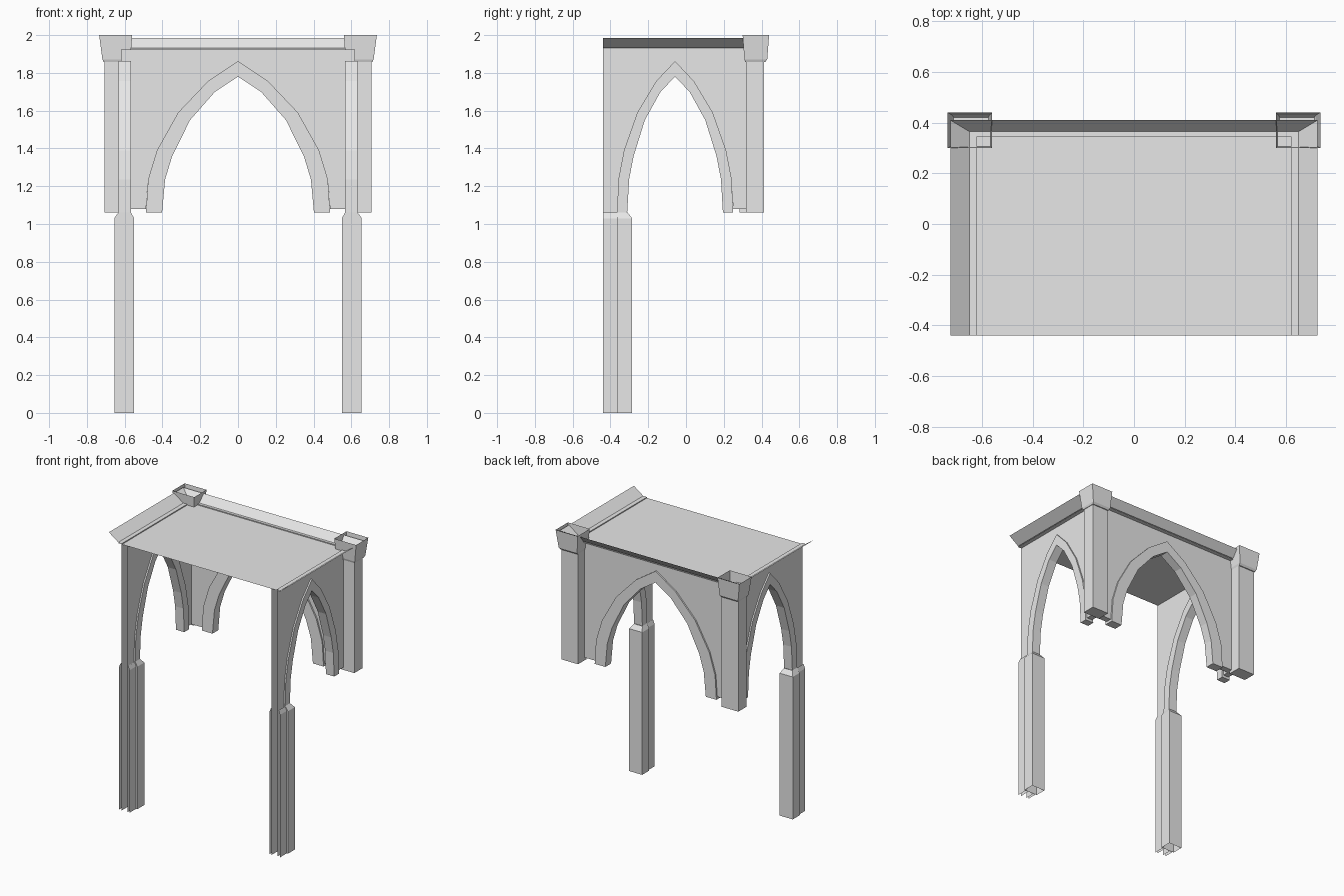
import bpy, bmesh

if "Cube" in bpy.data.objects:
    bpy.data.objects.remove(bpy.data.objects["Cube"])

stone = bpy.data.materials.new("pale_grey_stone")
stone.diffuse_color = (0.8, 0.8, 0.8, 1)
stone.use_nodes = True
stone.node_tree.nodes["Principled BSDF"].inputs["Base Color"].default_value = stone.diffuse_color

# Half arch curves (offset from centre, height), foot to apex
OUTER = [(.487, 1.062), (.476, 1.236), (.429, 1.39), (.317, 1.59), (.159, 1.756), (0, 1.862)]
INNER = [(.402, 1.062), (.386, 1.236), (.349, 1.358), (.254, 1.55), (.122, 1.70), (0, 1.78)]
ROOF_Z, FRONT = 1.925, -0.44
SIDE_X, BACK_Y, MID_Y = 0.60, 0.315, -0.058


def finish(name, bm):
    bmesh.ops.recalc_face_normals(bm, faces=bm.faces)
    me = bpy.data.meshes.new(name)
    bm.to_mesh(me)
    bm.free()
    me.materials.append(stone)
    ob = bpy.data.objects.new(name, me)
    bpy.context.collection.objects.link(ob)
    return ob


def full(curve, k):
    """Whole arch, left foot to right foot, with widths scaled by k."""
    left = [(-u * k, z) for u, z in curve]
    return left + [(u * k, z) for u, z in reversed(curve[:-1])]


def back(u, t, z):
    return (u, BACK_Y + t, z)


def side(s):
    return lambda u, t, z: (s * (SIDE_X + t), MID_Y + u, z)


def slab(name, profile, half, place, open_front=False):
    """Extrude a flat (u, z) profile to both sides of its wall plane."""
    bm = bmesh.new()
    a = [bm.verts.new(place(u, -half, z)) for u, z in profile]
    b = [bm.verts.new(place(u, half, z)) for u, z in profile]
    bm.faces.new(a)
    bm.faces.new(b[::-1])
    n = len(a)
    for i in range(n):
        j = (i + 1) % n
        bm.faces.new((a[i], b[i], b[j], a[j]))
    bm.normal_update()
    if open_front:  # the bay is cut open along its front and at the floor
        cut = [f for f in bm.faces if all(v.co.y < FRONT + .001 for v in f.verts)
               or all(v.co.z < .001 for v in f.verts)]
        bmesh.ops.delete(bm, geom=cut, context='FACES')
    return finish(name, bm)


def loft(name, rings, cap_bottom=True, open_front=False):
    """Rectangular rings (x0, x1, y0, y1, z) joined upward, open at the top."""
    bm = bmesh.new()
    loops = [[bm.verts.new(p) for p in ((x0, y0, z), (x1, y0, z), (x1, y1, z), (x0, y1, z))]
             for x0, x1, y0, y1, z in rings]
    for lo, hi in zip(loops, loops[1:]):
        for i in range(1 if open_front else 0, 4):
            j = (i + 1) % 4
            bm.faces.new((lo[i], lo[j], hi[j], hi[i]))
    if cap_bottom:
        bm.faces.new(loops[0][::-1])
    return finish(name, bm)


def mirrored(s, x0, x1):
    return tuple(sorted((s * x0, s * x1)))


# Back wall and its arch moulding
arch = full(OUTER, 1)
slab("back_wall", [(-.62, 1.08), (-.487, 1.08)] + arch[1:-1] +
     [(.487, 1.08), (.62, 1.08), (.62, ROOF_Z), (-.62, ROOF_Z)], .0225, back)
slab("back_arch_moulding", arch + full(INNER, 1)[::-1], .033, back)

for s, label in ((-1, "left"), (1, "right")):
    place = side(s)
    k = .63
    arch = full(OUTER, k)
    u0, u1 = FRONT - MID_Y, .39
    # Side wall, running down to the floor at the front
    slab(label + "_side_wall", [(u0, 0), (-.307, 0)] + arch[:-1] +
         [(.307, 1.08), (u1, 1.08), (u1, ROOF_Z), (u0, ROOF_Z)], .0225, place, True)
    slab(label + "_arch_moulding", arch + full(INNER, k)[::-1], .033, place)

    # Front leg: narrow strip plus the wider chamfered shaft
    a, b = mirrored(s, .56, .645)
    c, d = mirrored(s, .572, .633)
    loft(label + "_leg_strip", [(a, b, FRONT, -.36, 0), (a, b, FRONT, -.36, 1.03),
                                (c, d, FRONT, -.36, 1.06)], False, True)
    a, b = mirrored(s, .55, .655)
    c, d = mirrored(s, .567, .633)
    loft(label + "_leg_shaft", [(a, b, -.365, -.285, 0), (a, b, -.365, -.285, 1.03),
                                (c, d, -.365, -.31, 1.062)], False)

    # Hanging corner pier and its open flared capital
    a, b = mirrored(s, .575, .708)
    loft(label + "_corner_pier", [(a, b, .318, .413, 1.06), (a, b, .318, .413, 1.865)])
    a, b = mirrored(s, .575, .712)
    c, d = mirrored(s, .57, .718)
    e, f = mirrored(s, .56, .735)
    loft(label + "_capital", [(a, b, .314, .42, 1.858), (c, d, .309, .43, 1.872),
                              (e, f, .30, .44, 2.0)])

# Roof sheet
bm = bmesh.new()
bm.faces.new([bm.verts.new(p) for p in ((-.65, FRONT, ROOF_Z), (.65, FRONT, ROOF_Z),
                                        (.65, .365, ROOF_Z), (-.65, .365, ROOF_Z))])
finish("roof", bm)

# Mitred cornice: small curb, then a sloping sheet round three sides
bm = bmesh.new()
rows = []
for x, y, z in ((.62, .345, ROOF_Z), (.62, .345, 1.932), (.65, .365, 1.932), (.725, .41, 1.985)):
    rows.append([bm.verts.new(p) for p in ((-x, FRONT, z), (-x, y, z), (x, y, z), (x, FRONT, z))])
for lo, hi in zip(rows, rows[1:]):
    for i in range(3):
        bm.faces.new((lo[i], lo[i + 1], hi[i + 1], hi[i]))
finish("cornice", bm)
